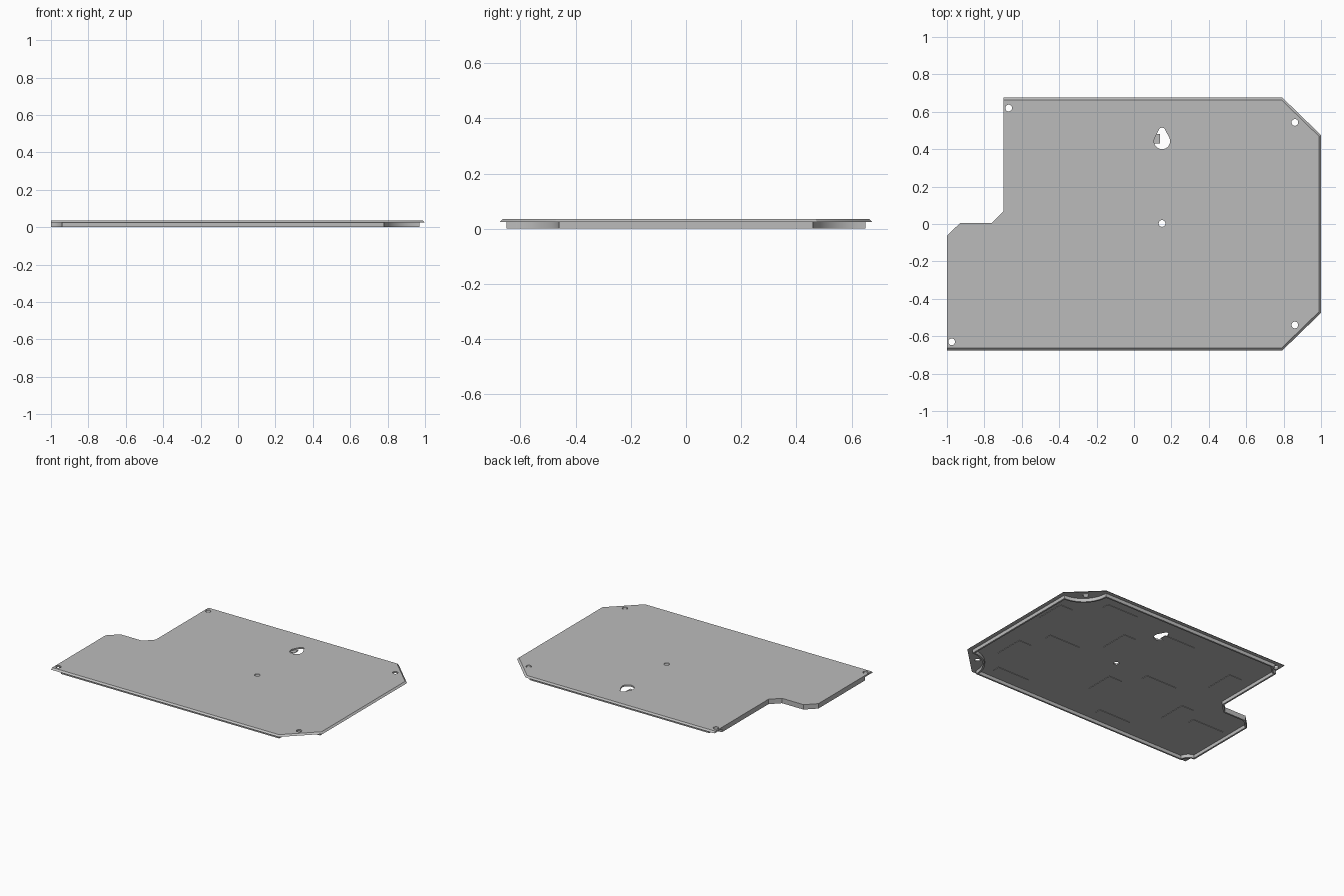
import bpy, bmesh, math
from mathutils import Vector

cube = bpy.data.objects.get("Cube")
if cube:
    bpy.data.objects.remove(cube)

FLOOR, TOP, EDGE, WALL = 0.024, 0.035, 0.012, 0.012

grey = bpy.data.materials.new("light_grey")
grey.use_nodes = True
grey.diffuse_color = (0.5, 0.5, 0.5, 1)
grey.node_tree.nodes["Principled BSDF"].inputs["Base Color"].default_value = (0.5, 0.5, 0.5, 1)


def finish(name, bm):
    bmesh.ops.recalc_face_normals(bm, faces=bm.faces)
    mesh = bpy.data.meshes.new(name)
    bm.to_mesh(mesh)
    bm.free()
    mesh.materials.append(grey)
    obj = bpy.data.objects.new(name, mesh)
    bpy.context.collection.objects.link(obj)
    return obj


def loft(bm, low, high, z0, z1):
    """Solid between two outlines with matching points."""
    a = [bm.verts.new((x, y, z0)) for x, y in low]
    b = [bm.verts.new((x, y, z1)) for x, y in high]
    bm.faces.new(a)
    bm.faces.new(b)
    for i in range(len(a)):
        bm.faces.new((a[i - 1], a[i], b[i], b[i - 1]))


def arc(cx, cy, r, start, end, n=16):
    angles = [math.radians(start + (end - start) * i / n) for i in range(n + 1)]
    return [(cx + r * math.cos(t), cy + r * math.sin(t)) for t in angles]


def inset(path, d):
    """Mitred inward offset of a counter-clockwise outline."""
    out = []
    for i, p in enumerate(path):
        p, q, s = Vector(p), Vector(path[i - 1]), Vector(path[(i + 1) % len(path)])
        u, v = (p - q).normalized(), (s - p).normalized()
        n1, n2 = Vector((-u.y, u.x)), Vector((-v.y, v.x))
        m = n1 + n2
        out.append(p + m * (2 * d / m.length_squared))
    return out


def shade(obj):
    bpy.ops.object.select_all(action='DESELECT')
    obj.select_set(True)
    bpy.context.view_layer.objects.active = obj
    bpy.ops.object.shade_smooth_by_angle(angle=math.radians(30))


# Cover plate: straight edges on the stepped side, sloped edges elsewhere
notch = [(-0.697, 0.068), (-0.76, 0.005), (-0.93, 0.005), (-1, -0.063)]
outline = [(-1, -0.676), (0.793, -0.676), (1, -0.475), (1, 0.475),
           (0.793, 0.676), (-0.697, 0.676)] + notch
upper = inset(outline, EDGE)
for i in range(6, 10):
    upper[i] = outline[i]
upper[0].x, upper[5].x = outline[0][0], outline[5][0]
bm = bmesh.new()
loft(bm, outline, upper, FLOOR, TOP)
plate = finish("cover_plate", bm)

# Screw holes and the teardrop hanging slot
bm = bmesh.new()
for x, y in [(-0.67, 0.62), (0.86, 0.543), (0.86, -0.54), (-0.975, -0.63), (0.15, 0.003)]:
    loft(bm, *[arc(x, y, 0.018, 0, 345, 23)] * 2, -0.1, 0.1)
slot = arc(0.15, 0.443, 0.043, 150, 390, 24) + arc(0.15, 0.497, 0.018, 20, 160, 10)
loft(bm, slot, slot, -0.1, 0.1)
cutter = finish("hole_cutter", bm)
cutter.hide_render = True
cut = plate.modifiers.new("holes", 'BOOLEAN')
cut.operation, cut.solver, cut.object = 'DIFFERENCE', 'EXACT', cutter
bpy.ops.object.select_all(action='DESELECT')
plate.select_set(True)
bpy.context.view_layer.objects.active = plate
bpy.ops.object.modifier_apply(modifier=cut.name)
bpy.data.objects.remove(cutter)
shade(plate)

# Thin rim wall underneath, curving inward around each corner screw
path = (arc(-1, -0.65, 0.06, 90, 0) + arc(0.97, -0.65, 0.19, 180, 90)
        + arc(0.97, 0.65, 0.19, 270, 180) + arc(-0.697, 0.65, 0.06, 0, -90) + notch)
inner = inset(path, WALL)
bm = bmesh.new()
rings = [[bm.verts.new((p[0], p[1], z)) for p in pts]
         for pts, z in ((path, 0), (path, FLOOR), (inner, FLOOR), (inner, 0))]
for k in range(4):
    a, b = rings[k - 1], rings[k]
    for i in range(len(a)):
        bm.faces.new((a[i - 1], a[i], b[i], b[i - 1]))
shade(finish("rim_wall", bm))

# Shallow pads on the underside, long ones alternating with deep ones
wide = [(0.43, 0.5), (-0.11, 0.43), (0.46, -0.04), (-0.35, -0.04),
        (0.45, -0.57), (-0.4, -0.57), (-0.94, -0.28)]
deep = [(0.81, 0.14), (0.25, 0.11), (0.72, -0.38), (-0.02, -0.36),
        (-0.6, 0.15), (-0.62, -0.35)]
bm = bmesh.new()
for corners, w, d in ((wide, 0.25, 0.05), (deep, 0.1, 0.21)):
    for x, y in corners:
        box = [(x, y), (x + w, y), (x + w, y + d), (x, y + d)]
        loft(bm, box, box, FLOOR - 0.003, FLOOR + 0.001)
finish("underside_pads", bm)
